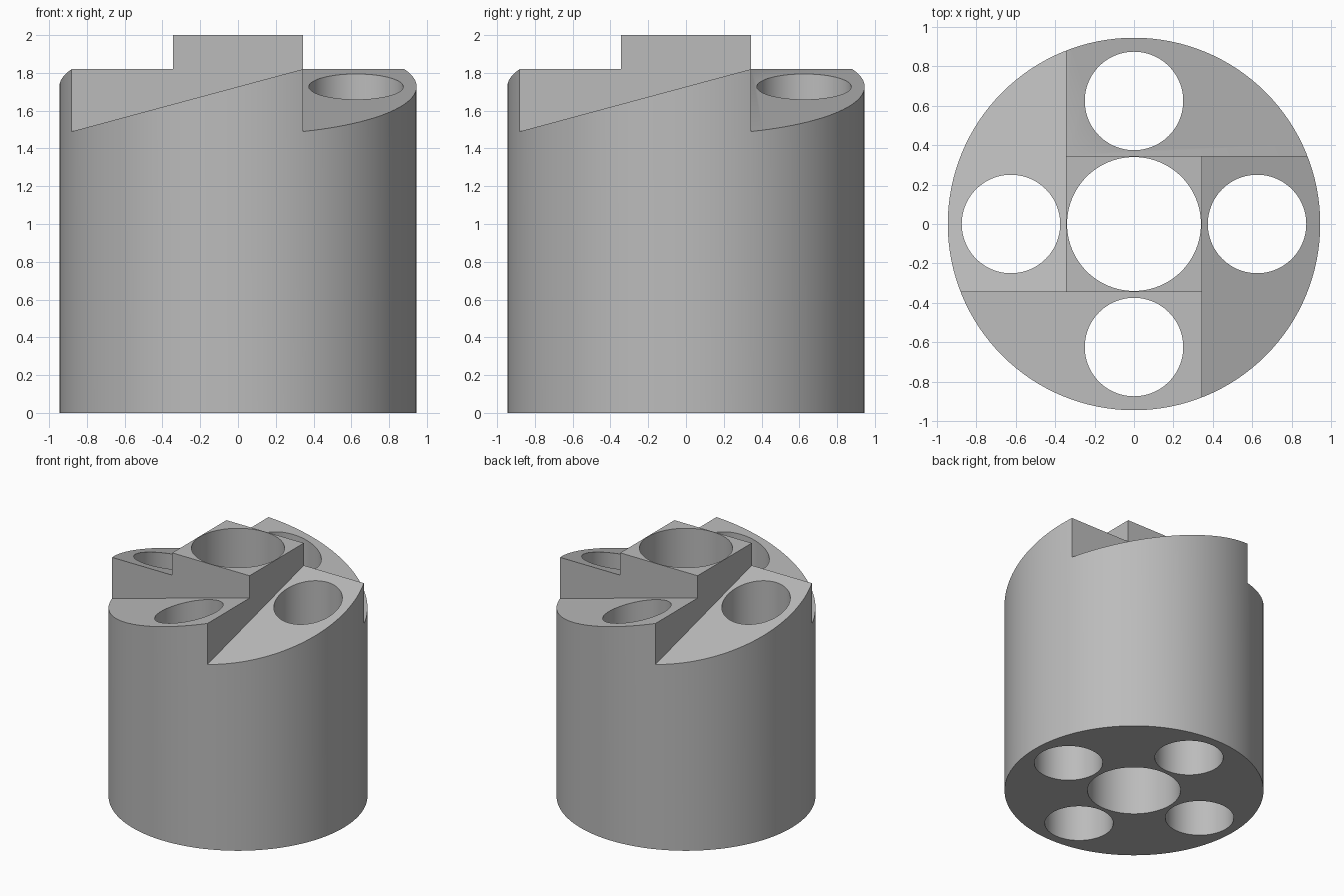
import bpy
import bmesh
from math import pi, cos, sin, radians
from mathutils import Matrix

cube = bpy.data.objects.get("Cube")
if cube:
    bpy.data.objects.remove(cube, do_unlink=True)

RADIUS, HEIGHT = 0.946, 2.0
HUB = 0.345                      # half width of the raised square
LOW, HIGH, START = 1.49, 1.82, -0.88
BORE, HOLE, HOLE_DIST = 0.34, 0.25, 0.625

grey = bpy.data.materials.new("plain grey")
grey.use_nodes = True
colour = (0.5, 0.5, 0.5, 1)
grey.diffuse_color = colour
grey.node_tree.nodes["Principled BSDF"].inputs["Base Color"].default_value = colour


def make_object(name, bm):
    mesh = bpy.data.meshes.new(name)
    bmesh.ops.recalc_face_normals(bm, faces=bm.faces)
    bm.to_mesh(mesh)
    bm.free()
    mesh.materials.append(grey)
    obj = bpy.data.objects.new(name, mesh)
    bpy.context.collection.objects.link(obj)
    return obj


def extrude_profile(name, points, vector):
    bm = bmesh.new()
    face = bm.faces.new([bm.verts.new(p) for p in points])
    moved = bmesh.ops.extrude_face_region(bm, geom=[face])["geom"]
    bmesh.ops.translate(bm, vec=vector, verts=[v for v in moved if isinstance(v, bmesh.types.BMVert)])
    return make_object(name, bm)


def cylinder(name, radius, x, y, bottom, top, sides):
    ring = [(x + radius * cos(2 * pi * i / sides), y + radius * sin(2 * pi * i / sides), bottom)
            for i in range(sides)]
    return extrude_profile(name, ring, (0, 0, top - bottom))


# Round body
body = cylinder("ratchet_body", RADIUS, 0, 0, 0, HEIGHT, 128)
cutters = []

# Four sloping teeth, arranged as a pinwheel around the square hub
slope = (HIGH - LOW) / (HUB - START)
ramp = [(-1.2, LOW + slope * (-1.2 - START)), (HUB, HIGH), (1.2, HIGH), (1.2, 2.3), (-1.2, 2.3)]
for i in range(4):
    wedge = extrude_profile("ramp_cutter", [(x, -HUB, z) for x, z in ramp], (0, -1, 0))
    wedge.data.transform(Matrix.Rotation(i * pi / 2, 4, "Z"))
    cutters.append(wedge)

# Central bore and four holes around it
cutters.append(cylinder("bore_cutter", BORE, 0, 0, -0.2, 2.4, 96))
for i in range(4):
    a = i * pi / 2
    cutters.append(cylinder("hole_cutter", HOLE, HOLE_DIST * cos(a), HOLE_DIST * sin(a), -0.2, 2.4, 96))

for cutter in cutters:
    cutter.hide_render = True
    mod = body.modifiers.new("cut", "BOOLEAN")
    mod.operation = "DIFFERENCE"
    mod.solver = "EXACT"
    mod.object = cutter

# Bake the cuts and discard the cutters
bpy.context.view_layer.update()
result = bpy.data.meshes.new_from_object(body.evaluated_get(bpy.context.evaluated_depsgraph_get()))
body.modifiers.clear()
body.data = result
for cutter in cutters:
    bpy.data.objects.remove(cutter, do_unlink=True)

bpy.ops.object.select_all(action="DESELECT")
body.select_set(True)
bpy.context.view_layer.objects.active = body
bpy.ops.object.shade_smooth_by_angle(angle=radians(30))
